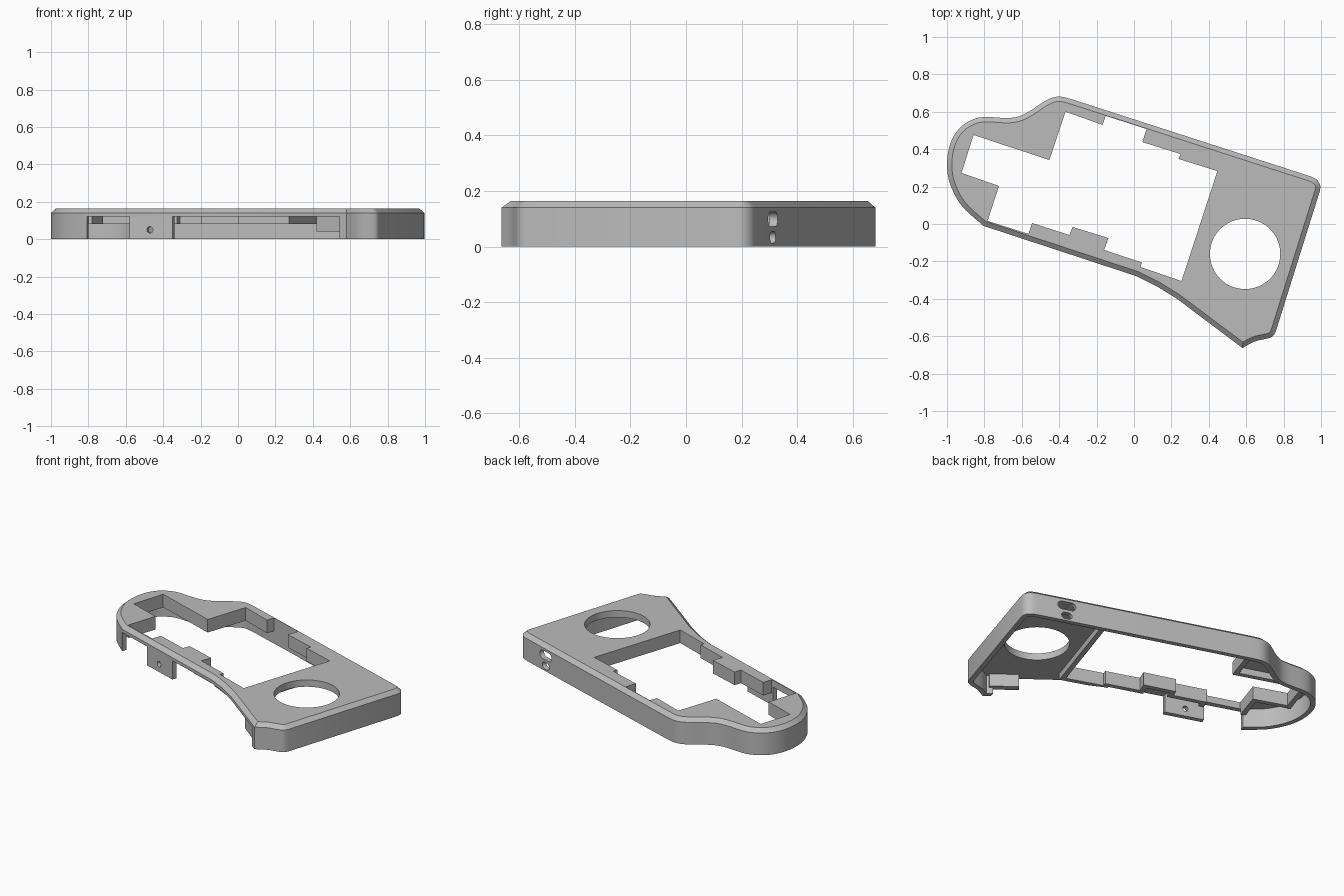
import bpy, bmesh, math
from mathutils import Vector

if "Cube" in bpy.data.objects:
    bpy.data.objects.remove(bpy.data.objects["Cube"])

HEIGHT, SHOULDER, CEILING, RIM = 0.163, 0.14, 0.12, 0.08
WALL, CHAMFER = 0.03, 0.026

grey = bpy.data.materials.new("plain_grey")
grey.use_nodes = True
grey.diffuse_color = (0.5, 0.5, 0.5, 1)
grey.node_tree.nodes["Principled BSDF"].inputs["Base Color"].default_value = grey.diffuse_color


def loft(name, layers):
    """Closed solid through (points, z) layers with matching point counts."""
    bm = bmesh.new()
    rings = [[bm.verts.new((p[0], p[1], z)) for p in pts] for pts, z in layers]
    for low, high in zip(rings, rings[1:]):
        for i in range(len(low)):
            j = (i + 1) % len(low)
            bm.faces.new((low[i], low[j], high[j], high[i]))
    bm.faces.new(rings[0])
    bm.faces.new(rings[-1])
    bmesh.ops.recalc_face_normals(bm, faces=bm.faces)
    mesh = bpy.data.meshes.new(name)
    bm.to_mesh(mesh)
    bm.free()
    mesh.materials.append(grey)
    obj = bpy.data.objects.new(name, mesh)
    bpy.context.collection.objects.link(obj)
    return obj


def prism(name, pts, z0, z1):
    return loft(name, [(pts, z0), (pts, z1)])


def offset(pts, d):
    """Mitred offset of a clockwise outline; positive d grows it."""
    out = []
    for i, p in enumerate(pts):
        p = Vector(p)
        a = (p - Vector(pts[i - 1])).normalized()
        b = (Vector(pts[(i + 1) % len(pts)]) - p).normalized()
        na, nb = Vector((-a.y, a.x)), Vector((-b.y, b.x))
        out.append(p + (na + nb) * d / (1 + na.dot(nb)))
    return out


def spline(pts, steps=5):
    """Catmull-Rom curve through the points."""
    q = [Vector(p) for p in pts]
    q = [2 * q[0] - q[1]] + q + [2 * q[-1] - q[-2]]
    out = []
    for a, b, c, d in zip(q, q[1:], q[2:], q[3:]):
        for s in range(steps):
            t = s / steps
            out.append(0.5 * (2 * b + (c - a) * t + (2 * a - 5 * b + 4 * c - d) * t * t
                              + (3 * b - a - 3 * c + d) * t ** 3))
    return out + [q[-2]]


def boolean(obj, cutter, operation="DIFFERENCE"):
    mod = obj.modifiers.new("cut", "BOOLEAN")
    mod.object, mod.operation, mod.solver = cutter, operation, "EXACT"
    bpy.context.view_layer.objects.active = obj
    bpy.ops.object.modifier_apply(modifier=mod.name)
    bpy.data.objects.remove(cutter)


def along(start, end, depth):
    """Rectangle beside the segment, reaching inward by depth."""
    a, b = Vector(start), Vector(end)
    d = (b - a).normalized()
    n = Vector((-d.y, d.x)) * depth
    return [a, b, b + n, a + n]


def side_hole(name, x, y, z, direction, half_length, radius):
    """Stadium-shaped cutter through a vertical wall running along direction."""
    d = Vector((direction[0], direction[1], 0)).normalized()
    n = Vector((-d.y, d.x, 0))
    pts = []
    for i in range(24):
        a = math.tau * (i + 0.5) / 24
        u = radius * math.cos(a) + math.copysign(half_length, math.cos(a))
        pts.append((u, radius * math.sin(a)))
    cutter = prism(name, pts, -0.08, 0.08)
    for v in cutter.data.vertices:
        u, w, t = v.co
        v.co = Vector((x, y, z)) + d * u + Vector((0, 0, w)) + n * t
    bm = bmesh.new()
    bm.from_mesh(cutter.data)
    bmesh.ops.recalc_face_normals(bm, faces=bm.faces)
    bm.to_mesh(cutter.data)
    bm.free()
    return cutter


# Clockwise outline: rounded nose and shoulder, then straight back, end and front
nose = spline([(-.805, -.01), (-.92, .096), (-.982, .21), (-1, .32), (-.982, .43), (-.935, .51),
               (-.87, .555), (-.8, .572), (-.665, .567), (-.585, .588), (-.48, .655),
               (-.43, .677), (-.385, .68), (-.32, .663)])
corner = spline([(.94, .256), (.975, .239), (.995, .21), (.995, .18)], 3)
toe = spline([(.757, -.578), (.742, -.6), (.714, -.612), (.645, -.628), (.58, -.663)], 3)
front = [(.23, -.40), (.12, -.332), (.01, -.278)]
outline = nose + corner + toe + front

window = [(-.366, .6), (-.168, .53), (-.152, .578), (.067, .508), (.045, .438), (.249, .374),
          (.238, .348), (.446, .283), (.254, -.305), (.035, -.23), (.042, -.206), (-.16, -.139),
          (-.136, -.075), (-.329, -.016), (-.345, -.059), (-.545, .005), (-.564, -.053),
          (-.783, .016), (-.722, .203), (-.922, .273), (-.858, .476), (-.452, .342)]

# Chamfered shell
shell = loft("shell", [(outline, 0), (outline, SHOULDER), (offset(outline, -CHAMFER), HEIGHT)])

# Hollow underside, leaving a deeper rim around the window
cavity = prism("cavity", offset(outline, -WALL), -0.1, CEILING)
boolean(cavity, prism("rim_keep", offset(window, 0.03), RIM, 0.3))
boolean(shell, cavity)

# Window and round hole
boolean(shell, prism("window_cut", window, -0.1, 0.3))
circle = [(.594 + .188 * math.cos(math.tau * i / 64), -.16 + .188 * math.sin(math.tau * i / 64))
          for i in range(64)]
boolean(shell, prism("round_cut", circle, -0.1, 0.3))

# Open front side below the top strip
edge = [Vector(p) for p in [(-.81, -.008), (.01, -.278), (.12, -.332), (.23, -.40), (.54, -.634)]]
out_dir, in_dir = Vector((-.02, -.08)), Vector((.012, .034))
boolean(shell, prism("front_opening", [p + out_dir for p in edge] + [p + in_dir for p in reversed(edge)],
                     -0.1, CEILING))

# Two ports in the back wall
for name, z, half, radius in (("slot_port", .098, .03, .026), ("round_port", .033, .012, .021)):
    boolean(shell, side_hole(name, .765, .312, z, (1, -.322), half, radius))

# Hanging front tab with a pin hole
tab = prism("front_tab", along((-.58, -.083), (-.35, -.158), .03), 0, CEILING + 0.005)
boolean(tab, side_hole("pin_hole", -.47, -.115, .05, (1, -.328), 0, .017))

# Bracket under the top near the toe
bracket = prism("toe_bracket", along((.42, -.53), (.555, -.635), .04), .04, CEILING + 0.005)

for obj in (shell, tab, bracket):
    bpy.ops.object.select_all(action="DESELECT")
    obj.select_set(True)
    bpy.context.view_layer.objects.active = obj
    bpy.ops.object.shade_smooth_by_angle(angle=math.radians(28))
